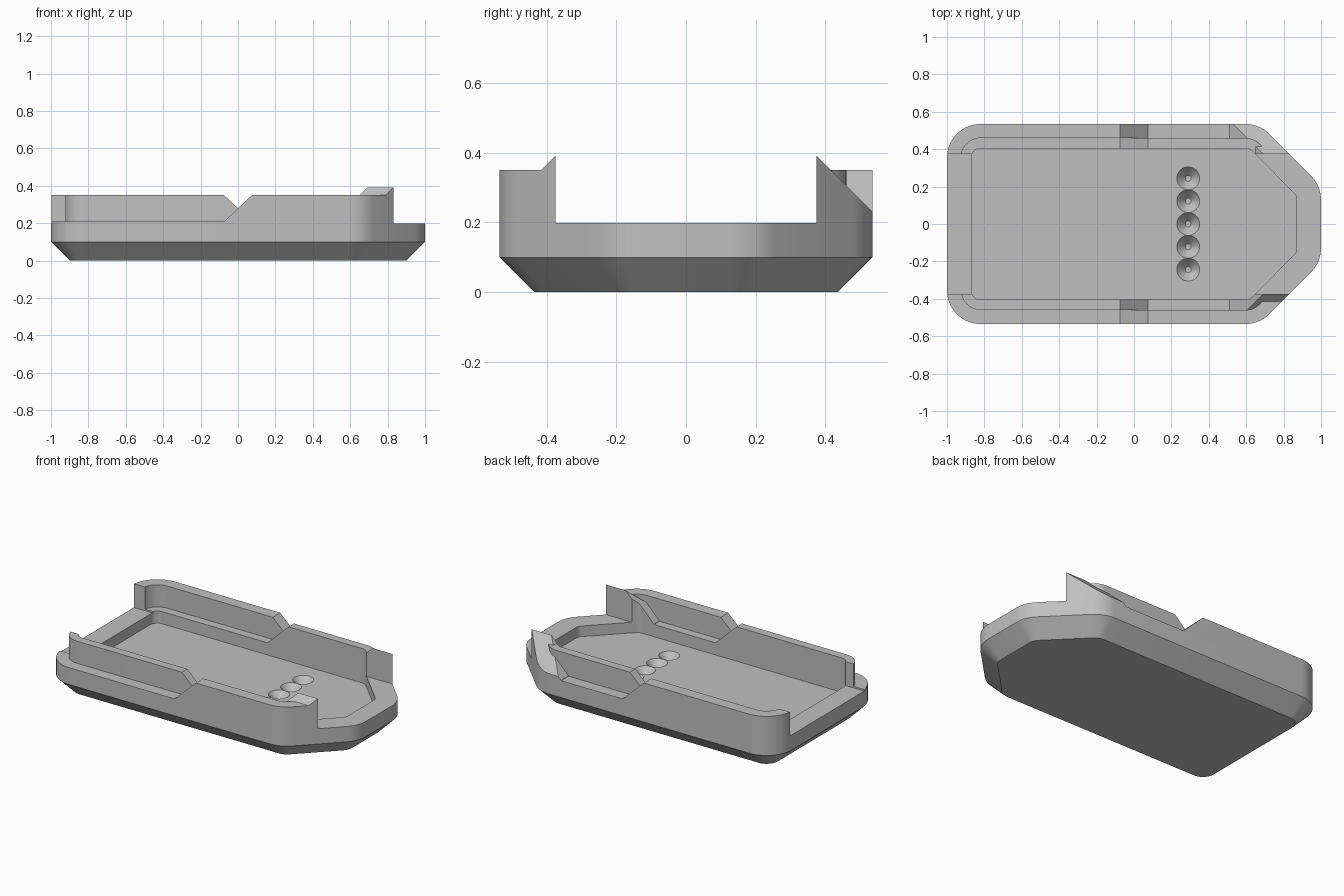
import bpy, bmesh
from math import radians, cos, sin
from mathutils import Vector

old = bpy.data.objects.get("Cube")
if old:
    bpy.data.objects.remove(old, do_unlink=True)

grey = bpy.data.materials.new("light_grey_plastic")
grey.use_nodes = True
colour = (0.53, 0.53, 0.53, 1)
grey.diffuse_color = colour
grey.node_tree.nodes["Principled BSDF"].inputs["Base Color"].default_value = colour

FLOOR, RIM, LEDGE, TOP = 0.13, 0.198, 0.208, 0.35
WALL, LIP = 0.13, 0.075      # inward offsets of the recess and of the lip split
GATE = 0.375                 # walls stand only beyond this |y|
CORNER = 0.18                # outer corner radius

# Corner arcs of the case outline: centre x, centre y, start angle, sweep
ARCS = [(-0.82, -0.355, 180, 90), (0.596, -0.355, 270, 45), (0.82, -0.13, 315, 45),
        (0.82, 0.13, 0, 45), (0.596, 0.355, 45, 45), (-0.82, 0.355, 90, 90)]


def outline(inset, z):
    r = CORNER - inset
    pts = []
    for cx, cy, start, sweep in ARCS:
        n = sweep // 9
        for i in range(n + 1):
            a = radians(start + sweep * i / n)
            pts.append(Vector((cx + r * cos(a), cy + r * sin(a), z)))
    return pts


def make_object(name, bm):
    bmesh.ops.recalc_face_normals(bm, faces=bm.faces)
    me = bpy.data.meshes.new(name)
    bm.to_mesh(me)
    bm.free()
    me.materials.append(grey)
    ob = bpy.data.objects.new(name, me)
    bpy.context.collection.objects.link(ob)
    return ob


def loft(name, levels, closed=False):
    """Skin inset outlines (inset, z); cap the ends or close into a ring."""
    bm = bmesh.new()
    rings = [[bm.verts.new(p) for p in outline(*lv)] for lv in levels]
    pairs = list(zip(rings, rings[1:]))
    if closed:
        pairs.append((rings[-1], rings[0]))
    else:
        bm.faces.new(rings[0])
        bm.faces.new(rings[-1])
    for a, b in pairs:
        for i in range(len(a)):
            j = (i + 1) % len(a)
            bm.faces.new((a[i], a[j], b[j], b[i]))
    return make_object(name, bm)


def prism(profile, side):
    """Extrude an x-z profile outward in y from the gate line."""
    bm = bmesh.new()
    face = bm.faces.new([bm.verts.new((x, side * GATE, z)) for x, z in profile])
    ext = bmesh.ops.extrude_face_region(bm, geom=[face])
    moved = [v for v in ext["geom"] if isinstance(v, bmesh.types.BMVert)]
    bmesh.ops.translate(bm, verts=moved, vec=(0, side * 0.3, 0))
    return bm


def boolean(ob, cutter, operation):
    cutter.hide_render = True
    mod = ob.modifiers.new("cut", "BOOLEAN")
    mod.operation, mod.solver, mod.object = operation, "EXACT", cutter
    bpy.context.view_layer.update()
    deps = bpy.context.evaluated_depsgraph_get()
    me = bpy.data.meshes.new_from_object(ob.evaluated_get(deps))
    ob.modifiers.clear()
    ob.data = me
    bpy.data.objects.remove(cutter, do_unlink=True)


def band(name, inner, outer, cutter_bm):
    ob = loft(name, [(outer, 0.1), (outer, 0.5), (inner, 0.5), (inner, 0.1)], closed=True)
    boolean(ob, make_object("cutter", cutter_bm), "INTERSECT")
    return ob


# Tray with chamfered underside and recessed floor
tray = loft("tray", [(0.1, 0), (0, 0.1), (0, RIM), (WALL, RIM), (WALL, FLOOR)])
parts = [tray]

# Row of countersunk holes in the floor
bm = bmesh.new()
for i in range(-2, 3):
    cone = bmesh.ops.create_cone(bm, cap_ends=True, segments=32, radius1=0.016,
                                 radius2=0.07, depth=0.06)
    bmesh.ops.translate(bm, verts=cone["verts"], vec=(0.29, i * 0.122, FLOOR - 0.02))
boolean(tray, make_object("countersinks", bm), "DIFFERENCE")

# Side walls: outer skin and inner lip swap heights at a sloped crossing
for side, label in ((-1, "front"), (1, "back")):
    for part, outer, inner, rise in (("wall", 0, LIP, -side), ("lip", LIP, WALL, side)):
        profile = [(-1.2 * rise, RIM), (1.2 * rise, RIM), (1.2 * rise, TOP),
                   (0.075 * rise, TOP), (-0.075 * rise, LEDGE), (-1.2 * rise, LEDGE)]
        parts.append(band(f"{label}_{part}", inner, outer, prism(profile, side)))

    # Ramped latch fin at the pointed end, sloping down outward
    ramp = [(0.51, RIM), (1.2, RIM), (1.2, 0.5), (0.8, 0.5), (0.51, 0.21)]
    bm = prism(ramp, side)
    cut = bmesh.ops.bisect_plane(bm, geom=bm.verts[:] + bm.edges[:] + bm.faces[:],
                                 plane_co=(0, side * GATE, 0.39),
                                 plane_no=(0, side, 1), clear_outer=True)
    rim = [e for e in cut["geom_cut"] if isinstance(e, bmesh.types.BMEdge)]
    bmesh.ops.holes_fill(bm, edges=bm.edges[:], sides=0)
    parts.append(band(f"{label}_latch_fin", WALL, 0, bm))

# Smooth the rounded corners, keep the creases
bpy.ops.object.select_all(action="DESELECT")
for ob in parts:
    ob.select_set(True)
bpy.context.view_layer.objects.active = tray
bpy.ops.object.shade_smooth_by_angle(angle=radians(25))
